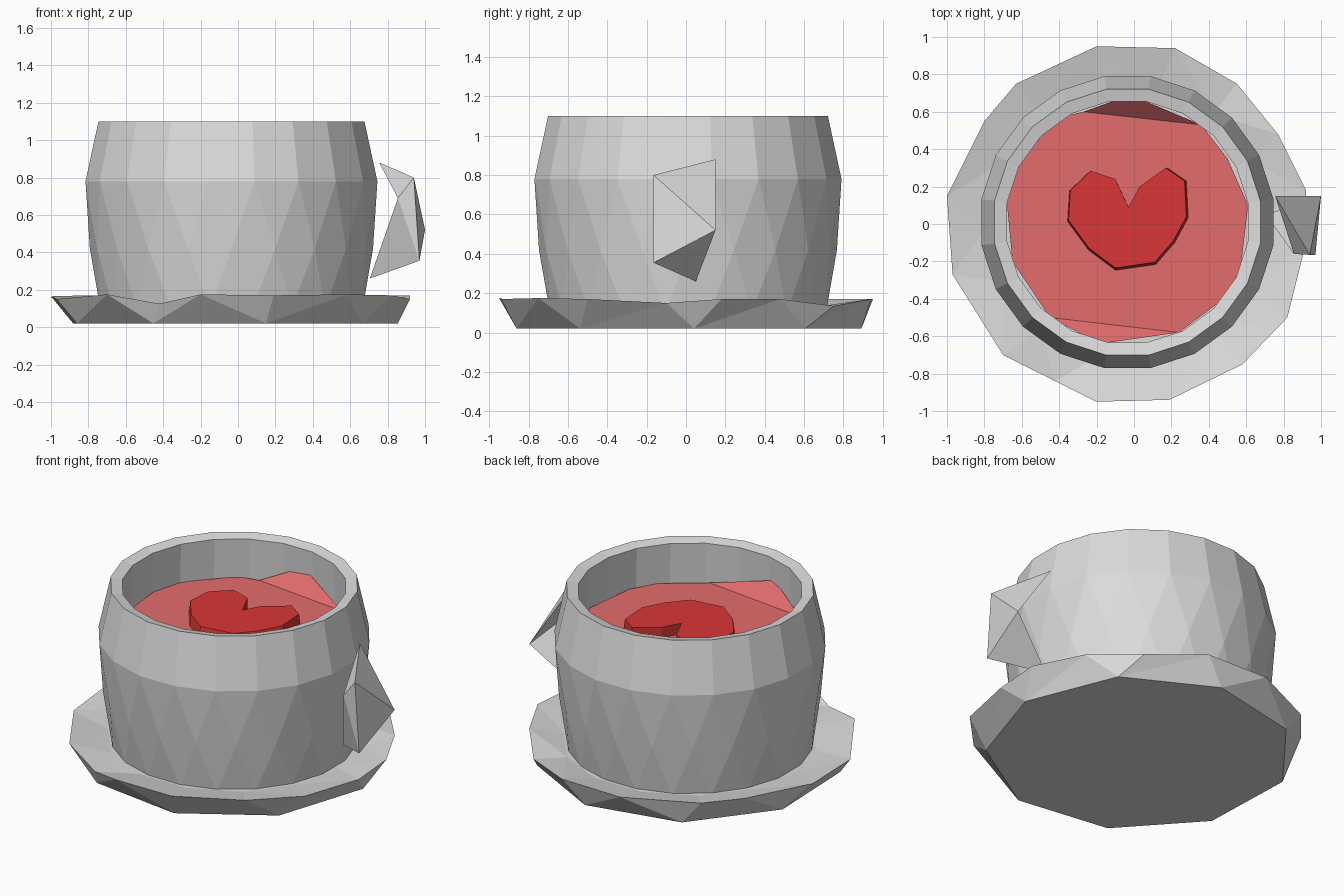
import bpy, bmesh, math
from math import pi, cos, sin, atan2

if "Cube" in bpy.data.objects:
    bpy.data.objects.remove(bpy.data.objects["Cube"])

CX, CY = -0.035, 0.01      # shared centre of cup and saucer


def material(name, rgb):
    m = bpy.data.materials.new(name)
    m.diffuse_color = (*rgb, 1)
    m.use_nodes = True
    m.node_tree.nodes["Principled BSDF"].inputs["Base Color"].default_value = m.diffuse_color
    return m


def finish(bm, name, mat):
    bmesh.ops.recalc_face_normals(bm, faces=bm.faces[:])
    mesh = bpy.data.meshes.new(name)
    bm.to_mesh(mesh)
    bm.free()
    mesh.materials.append(mat)
    ob = bpy.data.objects.new(name, mesh)
    bpy.context.collection.objects.link(ob)
    return ob


def angle(v):
    return atan2(v.co.y - CY, v.co.x - CX)


def ring(bm, points):
    return sorted((bm.verts.new(p) for p in points), key=angle)


def circle(n, r, z, phase=0.0):
    return [(CX + r * cos(phase + 2 * pi * i / n),
             CY + r * sin(phase + 2 * pi * i / n), z) for i in range(n)]


def zipper(bm, a, b):
    """Join two rings of any size with a strip of triangles."""
    def ang(r, k):
        return angle(r[k % len(r)]) + 2 * pi * (k // len(r))
    i = j = 0
    while i < len(a) or j < len(b):
        if j == len(b) or (i < len(a) and ang(a, i + 1) <= ang(b, j + 1)):
            bm.faces.new((a[i % len(a)], a[(i + 1) % len(a)], b[j % len(b)]))
            i += 1
        else:
            bm.faces.new((a[i % len(a)], b[(j + 1) % len(b)], b[j % len(b)]))
            j += 1


def stack(name, levels, mat):
    """Capped shell through a list of point rings."""
    bm = bmesh.new()
    rings = [ring(bm, pts) for pts in levels]
    for a, b in zip(rings, rings[1:]):
        zipper(bm, a, b)
    bm.faces.new(rings[0])
    bm.faces.new(rings[-1])
    return finish(bm, name, mat)


china = material("pale grey china", (0.71, 0.71, 0.71))
pink = material("soft red drink", (0.77, 0.15, 0.15))
red = material("deep red heart", (0.70, 0.037, 0.037))

# Saucer: flat foot, uneven rim, shallow dish
rim = [(-0.2, 0.95, 0.17), (0.22, 0.94, 0.17), (0.55, 0.75, 0.135), (0.77, 0.48, 0.17),
       (0.92, 0.18, 0.17), (0.92, -0.1, 0.15), (0.82, -0.5, 0.17), (0.58, -0.75, 0.175),
       (0.19, -0.94, 0.17), (-0.2, -0.95, 0.175), (-0.42, -0.84, 0.125), (-0.7, -0.7, 0.175),
       (-0.97, -0.27, 0.15), (-1.0, 0.15, 0.165), (-0.8, 0.55, 0.17), (-0.63, 0.75, 0.17)]
stack("saucer", [circle(9, 0.89, 0.02, math.radians(-78)), rim,
                 circle(14, 0.74, 0.12)], china)

# Cup: bulging wall, thin lip, hollow inside
half = pi / 20
stack("cup", [circle(20, 0.71, 0.10, half), circle(20, 0.757, 0.42, 0),
              circle(20, 0.79, 0.78, half), circle(20, 0.72, 1.10, half),
              circle(20, 0.652, 1.085, half), circle(20, 0.665, 0.80, half)], china)

# Drink surface: flat polygon with a raised flap at the back and the front
bm = bmesh.new()
outline = [(-0.68, 0.12), (-0.62, 0.33), (-0.4, 0.57), (-0.27, 0.6), (0.36, 0.53),
           (0.5, 0.35), (0.61, 0.1), (0.57, -0.24), (0.48, -0.4), (0.24, -0.58),
           (-0.45, -0.5), (-0.65, -0.2)]
vs = [bm.verts.new((x, y, 0.835)) for x, y in outline]
bm.faces.new(vs[::-1])
bm.faces.new((vs[3], vs[4], bm.verts.new((-0.02, 0.69, 0.95))))
bm.faces.new((vs[9], vs[10], bm.verts.new((-0.18, -0.64, 0.94))))
for f in bm.faces:
    f.normal_update()
    if f.normal.z < 0:
        f.normal_flip()
mesh = bpy.data.meshes.new("drink")
bm.to_mesh(mesh)
bm.free()
mesh.materials.append(pink)
bpy.context.collection.objects.link(bpy.data.objects.new("drink", mesh))

# Heart floating on the drink
heart = [(-0.03, 0.09), (0.03, 0.2), (0.17, 0.3), (0.27, 0.23), (0.28, 0.04), (0.21, -0.09),
         (0.11, -0.205), (-0.1, -0.235), (-0.24, -0.13), (-0.35, 0.02), (-0.34, 0.18),
         (-0.23, 0.285), (-0.1, 0.24)]
bm = bmesh.new()
top = [bm.verts.new((x, y, 0.905)) for x, y in heart]
low = [bm.verts.new((x * 1.03 + 0.004, y * 1.03 - 0.008, 0.82)) for x, y in heart]
bm.faces.new(top)
bm.faces.new(low)
for k in range(len(heart)):
    n = (k + 1) % len(heart)
    bm.faces.new((top[k], top[n], low[n], low[k]))
finish(bm, "heart", red)

# Handle: angular eight-sided loop piece
bm = bmesh.new()
A, B, C, D, E, F = [bm.verts.new(p) for p in (
    (0.755, 0.15, 0.88), (0.94, -0.165, 0.80), (1.0, 0.15, 0.52),
    (0.97, -0.165, 0.355), (0.705, 0.05, 0.26), (0.855, -0.16, 0.69))]
for tri in ((A, B, C), (B, D, C), (C, D, E), (A, F, B),
            (B, F, D), (F, E, D), (A, C, F), (C, E, F)):
    bm.faces.new(tri)
finish(bm, "handle", china)
